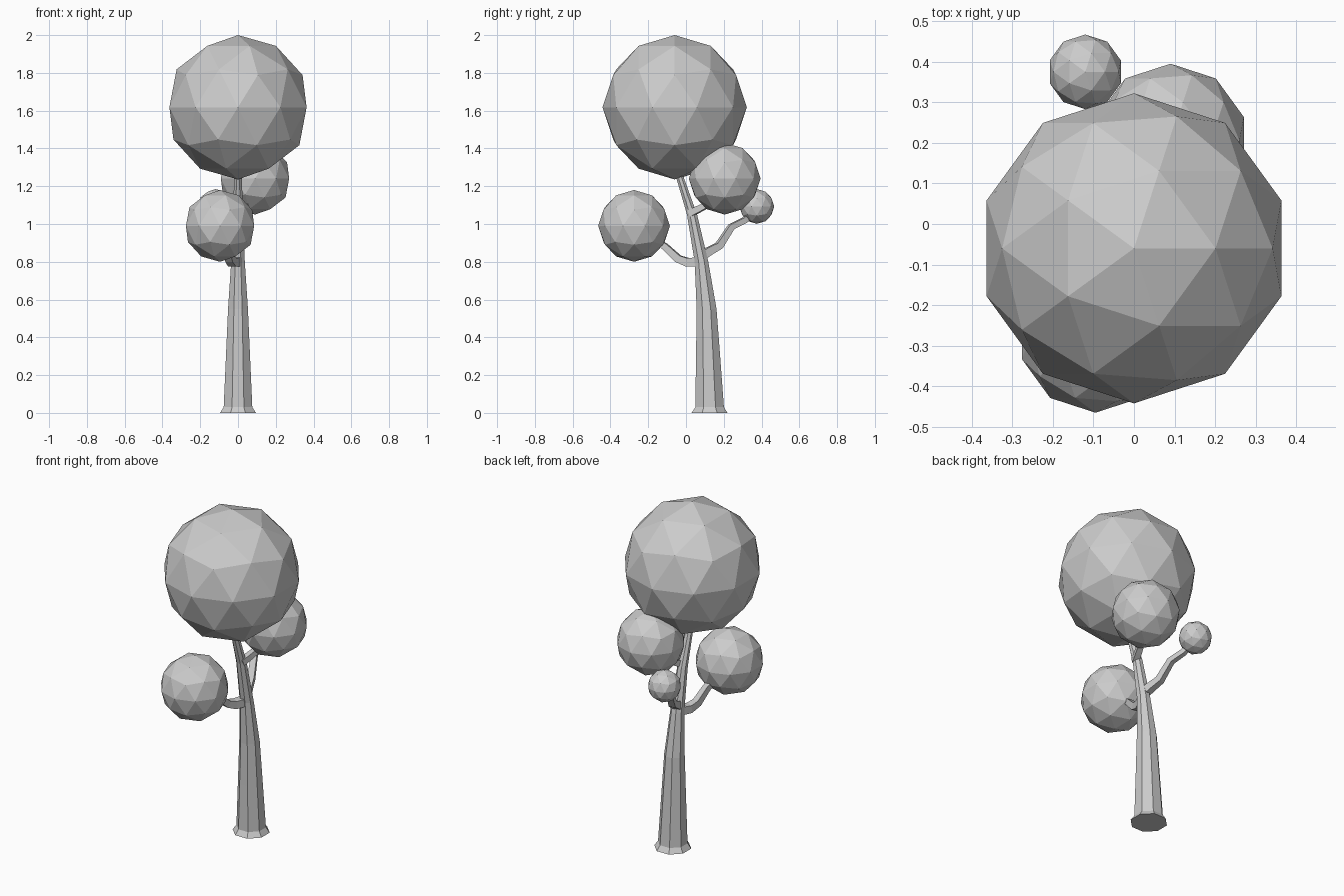
import bpy, bmesh, math
from mathutils import Vector

cube = bpy.data.objects.get("Cube")
if cube:
    bpy.data.objects.remove(cube, do_unlink=True)

# One plain grey for the whole tree
grey = bpy.data.materials.new("plain_grey")
grey.use_nodes = True
colour = (0.6, 0.6, 0.6, 1)
grey.diffuse_color = colour
grey.node_tree.nodes["Principled BSDF"].inputs["Base Color"].default_value = colour


def finish(bm, name):
    bmesh.ops.recalc_face_normals(bm, faces=bm.faces)
    mesh = bpy.data.meshes.new(name)
    bm.to_mesh(mesh)
    bm.free()
    mesh.materials.append(grey)
    obj = bpy.data.objects.new(name, mesh)
    bpy.context.collection.objects.link(obj)
    return obj


def foliage(name, centre, radius):
    bm = bmesh.new()
    bmesh.ops.create_icosphere(bm, subdivisions=2, radius=radius)
    bmesh.ops.translate(bm, verts=bm.verts, vec=centre)
    finish(bm, name)


def limb(name, points, radii, sides, level=False):
    """Faceted tube along points; level keeps every ring horizontal."""
    bm = bmesh.new()
    pts = [Vector(p) for p in points]
    rings = []
    for i, (p, r) in enumerate(zip(pts, radii)):
        along = (pts[min(i + 1, len(pts) - 1)] - pts[max(i - 1, 0)]).normalized()
        if level:
            u, v = Vector((1, 0, 0)), Vector((0, 1, 0))
        else:
            u = along.cross(Vector((0, 0, 1))).normalized()
            v = u.cross(along)
        ring = []
        for k in range(sides):
            a = math.tau * (k + 0.5) / sides
            ring.append(bm.verts.new(p + r * (math.cos(a) * u + math.sin(a) * v)))
        rings.append(ring)
    for low, high in zip(rings, rings[1:]):
        for k in range(sides):
            n = (k + 1) % sides
            bm.faces.new((low[k], low[n], high[n], high[k]))
    bm.faces.new(rings[0])
    bm.faces.new(rings[-1])
    finish(bm, name)


# Leaning trunk with a flared foot: (y, z, radius)
trunk = [(0.125, 0, 0.103), (0.125, 0.03, 0.082), (0.117, 0.3, 0.069),
         (0.109, 0.55, 0.057), (0.082, 0.8, 0.039), (0.032, 1.05, 0.029),
         (-0.03, 1.24, 0.022), (-0.06, 1.4, 0.018)]
limb("trunk", [(0, y, z) for y, z, r in trunk], [r for y, z, r in trunk], 8, level=True)

# Crooked branches
limb("front_branch",
     [(0, 0.08, 0.80), (-0.03, 0.01, 0.797), (-0.045, -0.04, 0.815),
      (-0.06, -0.11, 0.88), (-0.09, -0.22, 0.95)],
     [0.034, 0.032, 0.028, 0.024, 0.02], 4)
limb("back_branch",
     [(0, 0.08, 0.83), (-0.015, 0.12, 0.855), (-0.035, 0.175, 0.885),
      (-0.06, 0.24, 0.985), (-0.09, 0.31, 1.02), (-0.12, 0.37, 1.08)],
     [0.032, 0.03, 0.027, 0.023, 0.021, 0.018], 4)
limb("upper_branch",
     [(0.01, 0.02, 1.055), (0.03, 0.07, 1.08), (0.045, 0.11, 1.1), (0.09, 0.2, 1.22)],
     [0.026, 0.024, 0.022, 0.018], 4)

# Faceted foliage balls
foliage("crown_foliage", (0, -0.06, 1.618), 0.382)
foliage("front_foliage", (-0.095, -0.275, 0.99), 0.19)
foliage("back_foliage", (0.09, 0.205, 1.24), 0.19)
foliage("small_foliage", (-0.12, 0.375, 1.093), 0.092)
